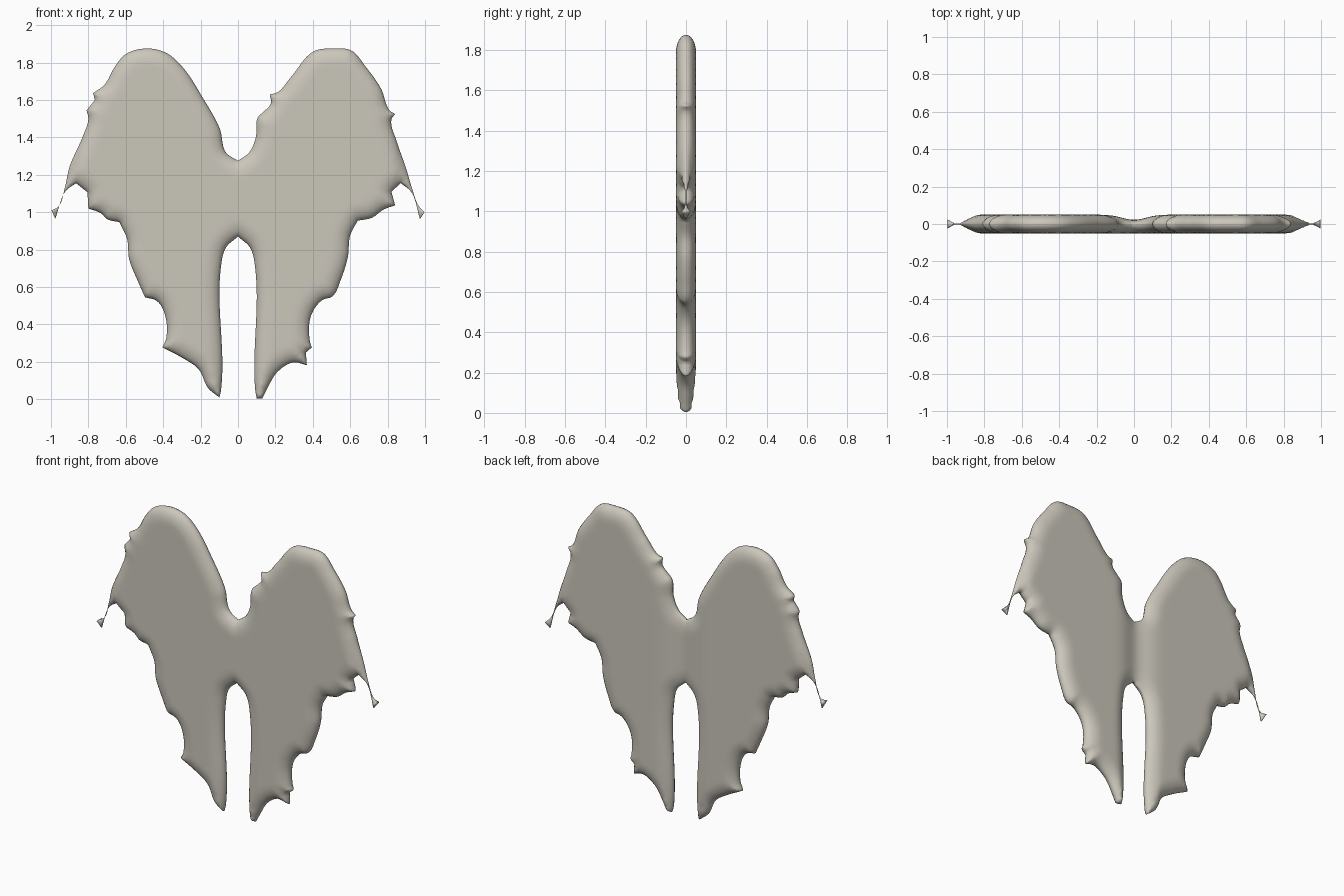
import bpy
import bmesh
import math
from mathutils import Vector
from mathutils.geometry import delaunay_2d_cdt, intersect_point_line

cube = bpy.data.objects.get("Cube")
if cube:
    bpy.data.objects.remove(cube, do_unlink=True)

HALF = 0.05      # half thickness of the plate
ROUND = 0.09     # width of the rounded rim
STEP = 0.022     # spacing of the surface mesh

# Wing edge paths, from the upper notch round to the lower slot (x, z)
left_edge = [
    (0, 1.275), (.06, 1.32), (.095, 1.4), (.105, 1.505), (.14, 1.54), (.175, 1.58),
    (.17, 1.63), (.21, 1.64), (.285, 1.725), (.405, 1.86), (.52, 1.875), (.605, 1.865),
    (.685, 1.775), (.765, 1.66), (.81, 1.545), (.84, 1.525), (.82, 1.495), (.85, 1.375),
    (.897, 1.24), (.93, 1.13), (.965, 1.035), (.997, 1), (.973, .963), (.925, 1.11),
    (.87, 1.155), (.82, 1.11), (.84, 1.037), (.78, 1.015), (.715, .97), (.64, .955),
    (.6, .877), (.587, .76), (.55, .64), (.505, .55), (.45, .53), (.39, .445),
    (.385, .305), (.395, .277), (.363, .25), (.368, .182), (.295, .197), (.21, .145),
    (.16, .065), (.13, .005), (.1, .005), (.092, .05), (.092, .7), (.065, .81)]
right_edge = [
    (.065, 1.32), (.097, 1.445), (.187, 1.61), (.3, 1.78), (.39, 1.855), (.5, 1.875),
    (.6, 1.845), (.657, 1.78), (.715, 1.68), (.775, 1.637), (.765, 1.6), (.81, 1.545),
    (.8, 1.5), (.83, 1.405), (.9, 1.245), (.925, 1.135), (.96, 1.03), (.997, 1.01),
    (.977, .965), (.92, 1.115), (.865, 1.155), (.805, 1.107), (.8, 1.02), (.73, .993),
    (.7, .963), (.635, .947), (.593, .857), (.582, .75), (.535, .63), (.497, .545),
    (.433, .525), (.39, .45), (.385, .32), (.405, .277), (.295, .22), (.21, .16),
    (.16, .06), (.1, .01), (.092, .04), (.092, .7), (.065, .81), (0, .87)]


def smooth_loop(points):
    """Closed curve through the points, kept sharp at strong bends."""
    n = len(points)
    result = []
    for i in range(n):
        a, b, c, d = (points[(i + k) % n] for k in (-1, 0, 1, 2))
        chord = c - b

        def tangent(before, after):
            if before.angle(after) > math.radians(48):
                return chord
            mean = before.normalized() + after.normalized()
            return mean.normalized() * chord.length

        m0, m1 = tangent(b - a, chord), tangent(chord, d - c)
        count = max(3, math.ceil(chord.length / 0.016))
        for k in range(count):
            t = k / count
            s = t * t * (3 - 2 * t)
            result.append(b.lerp(c, s) + m0 * (t * (1 - t) ** 2) - m1 * (t * t * (1 - t)))
    return result


def rim_distance(p, loop):
    best = 9.0
    for a, b in zip(loop, loop[1:] + loop[:1]):
        if abs(a.x - p.x) > 0.15 or abs(a.y - p.y) > 0.15:
            continue
        q, t = intersect_point_line(p, a, b)
        q = Vector((q[0], q[1]))
        q = a if t < 0 else b if t > 1 else q
        best = min(best, (p - q).length)
    return best


def half_thickness(p, dist):
    """Rounded rim, slim side barbs and a small flare at their tips."""
    u = min(1.0, (dist + 0.0005) / ROUND)
    h = HALF * math.sqrt(1 - (1 - u) ** 2)
    barb = max(0.0, min(1.0, (abs(p.x) - 0.84) / 0.1))
    h *= 1 - 0.55 * barb
    flare = max(0.0, (abs(p.x) - 0.965) / 0.032)
    return h + 0.022 * min(1.0, flare) ** 2


# Outline of both wings
outline = [Vector(p) for p in left_edge]
outline += [Vector((-x, z)) for x, z in reversed(right_edge)]
loop = smooth_loop(outline)
count = len(loop)
points = list(loop)

# Rings of points following the rim
for offset in (0.006, 0.016, 0.032):
    for i in range(count):
        along = (loop[(i + 1) % count] - loop[i - 1]).normalized()
        p = loop[i] + Vector((along.y, -along.x)) * offset
        if rim_distance(p, loop) > offset * 0.93:
            points.append(p)

# Even grid over the inner surface
for i in range(int(2 / STEP) + 1):
    for j in range(int(1.9 / STEP) + 1):
        p = Vector((-1 + i * STEP, j * STEP))
        if rim_distance(p, loop) > 0.042:
            points.append(p)

rim = [(i, (i + 1) % count) for i in range(count)]
flat, _, tris, _, _, _ = delaunay_2d_cdt(points, rim, [], 1, 1e-5)

# Front and back skins joined along the rim
bm = bmesh.new()
front, back = [], []
for p in flat:
    h = half_thickness(p, rim_distance(p, loop))
    groove = 1 - 0.55 * math.exp(-(p.x / 0.09) ** 2)
    front.append(bm.verts.new((p.x, -h, p.y)))
    back.append(bm.verts.new((p.x, h * groove, p.y)))
sides = set()
for tri in tris:
    bm.faces.new([front[i] for i in tri])
    bm.faces.new([back[i] for i in reversed(tri)])
    sides.update(zip(tri, tri[1:] + tri[:1]))
for a, b in sides:
    if (b, a) not in sides:
        bm.faces.new((front[b], front[a], back[a], back[b]))
loose = [v for v in bm.verts if not v.link_faces]
bmesh.ops.delete(bm, geom=loose, context='VERTS')
bmesh.ops.recalc_face_normals(bm, faces=bm.faces)
for f in bm.faces:
    f.smooth = True

mesh = bpy.data.meshes.new("wings")
bm.to_mesh(mesh)
bm.free()
wings = bpy.data.objects.new("wings", mesh)
bpy.context.collection.objects.link(wings)

# Single warm grey
grey = bpy.data.materials.new("warm_grey")
grey.use_nodes = True
colour = (0.60, 0.57, 0.50, 1)
grey.diffuse_color = colour
grey.node_tree.nodes["Principled BSDF"].inputs["Base Color"].default_value = colour
mesh.materials.append(grey)
